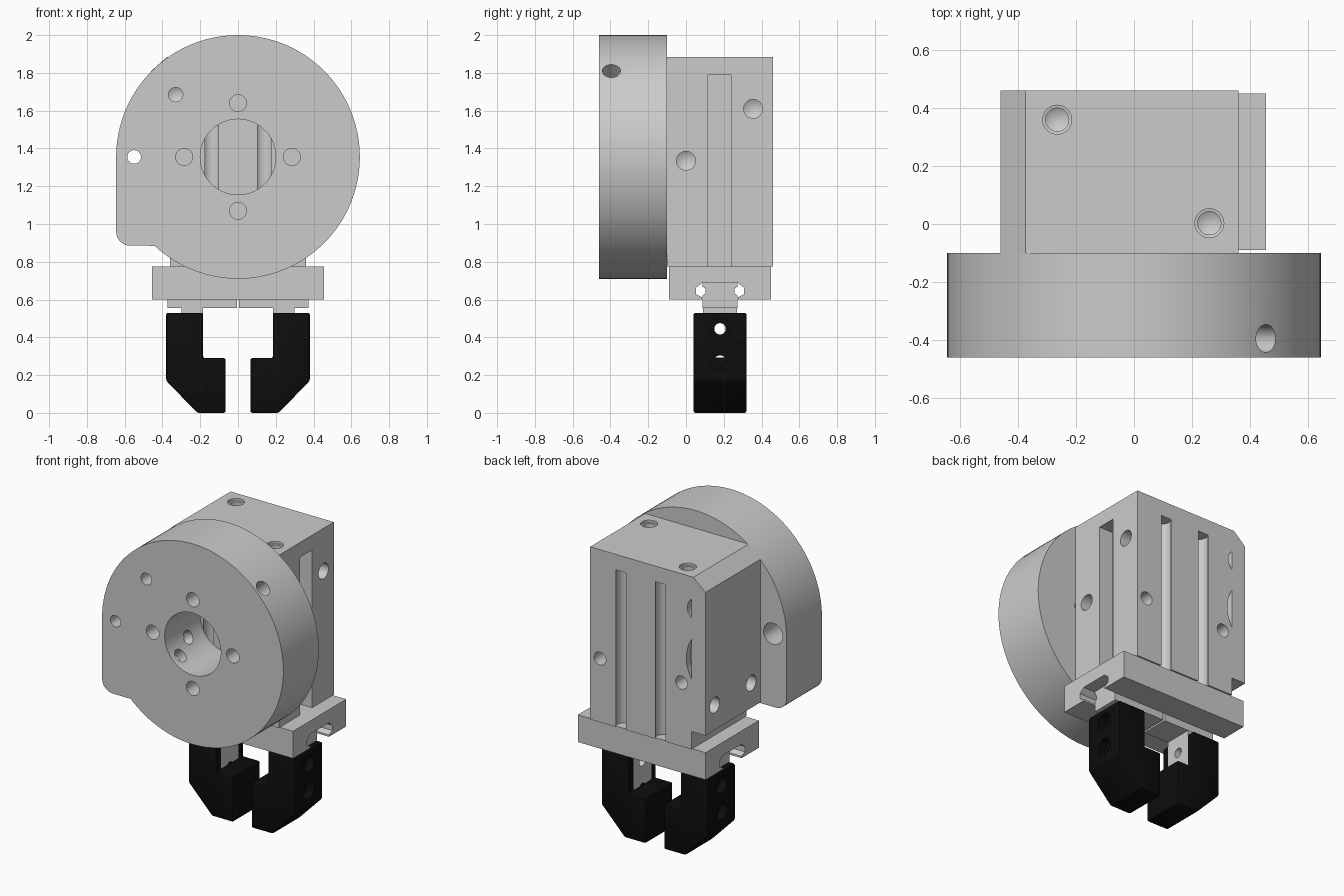
import bpy, bmesh
from math import sin, cos, radians, pi
from mathutils import Vector, Matrix

if "Cube" in bpy.data.objects:
    bpy.data.objects.remove(bpy.data.objects["Cube"])


def link(name, bm):
    bmesh.ops.recalc_face_normals(bm, faces=bm.faces[:])
    me = bpy.data.meshes.new(name)
    bm.to_mesh(me)
    bm.free()
    ob = bpy.data.objects.new(name, me)
    bpy.context.scene.collection.objects.link(ob)
    return ob


def prism(name, pts, axis, a, b):
    """Extrude a closed 2D profile along an axis from a to b."""
    place = {'x': lambda p, t: (t, p[0], p[1]),
             'y': lambda p, t: (p[0], t, p[1]),
             'z': lambda p, t: (p[0], p[1], t)}[axis]
    bm = bmesh.new()
    lo = [bm.verts.new(place(p, a)) for p in pts]
    hi = [bm.verts.new(place(p, b)) for p in pts]
    bm.faces.new(lo)
    bm.faces.new(hi)
    n = len(pts)
    for i in range(n):
        j = (i + 1) % n
        bm.faces.new((lo[i], lo[j], hi[j], hi[i]))
    return link(name, bm)


def box(name, x, y, z):
    return prism(name, [(x[0], y[0]), (x[1], y[0]), (x[1], y[1]), (x[0], y[1])], 'z', *z)


def arc(cx, cy, r, a0, a1, n):
    return [(cx + r * cos(radians(a0 + (a1 - a0) * i / n)),
             cy + r * sin(radians(a0 + (a1 - a0) * i / n))) for i in range(n + 1)]


def circle(cx, cy, r, n=40):
    return arc(cx, cy, r, 0, 360, n)[:-1]


def bake(ob):
    dg = bpy.context.evaluated_depsgraph_get()
    me = bpy.data.meshes.new_from_object(ob.evaluated_get(dg))
    ob.modifiers.clear()
    ob.data = me


def cut(ob, cutter):
    m = ob.modifiers.new("cut", 'BOOLEAN')
    m.operation = 'DIFFERENCE'
    m.solver = 'EXACT'
    m.object = cutter
    bake(ob)
    bpy.data.objects.remove(cutter)


def drill(ob, pos, direction, r, depth, back=0.03, tip=0.58):
    """Blind hole with a conical bottom."""
    d = Vector(direction).normalized()
    rot = d.to_track_quat('Z', 'Y').to_matrix().to_4x4()
    bm = bmesh.new()
    n = 32
    rings = [[bm.verts.new((r * cos(2 * pi * i / n), r * sin(2 * pi * i / n), z))
              for i in range(n)] for z in (-back, depth)]
    end = bm.verts.new((0, 0, depth + r * tip))
    bm.faces.new(rings[0])
    for i in range(n):
        j = (i + 1) % n
        bm.faces.new((rings[0][i], rings[0][j], rings[1][j], rings[1][i]))
        bm.faces.new((rings[1][i], rings[1][j], end))
    bm.transform(Matrix.Translation(pos) @ rot)
    cut(ob, link("drill_cutter", bm))


# Round mounting flange with squared lower-left corner
ZC, R = 1.355, 0.645
outline = arc(0, ZC, R, -133.2, 180, 110) + arc(-0.57, 0.96, 0.075, 180, 270, 10)
flange = prism("mounting_flange", outline, 'y', -0.46, -0.1)
cut(flange, prism("bore_cutter", circle(0, ZC, 0.2, 64), 'y', -0.6, 0.1))
for k in range(4):
    x, z = 0.285 * cos(k * pi / 2), ZC + 0.285 * sin(k * pi / 2)
    drill(flange, (x, -0.46, z), (0, 1, 0), 0.045, 0.4)
    cut(flange, prism("counterbore_cutter", circle(x, z, 0.08), 'y', -0.25, 0))
drill(flange, (-0.33, -0.46, 1.685), (0, 1, 0), 0.038, 0.15)
drill(flange, (-0.55, -0.46, ZC), (0, 1, 0), 0.036, 0.4)
cut(flange, prism("counterbore_cutter", circle(-0.55, ZC, 0.068), 'y', -0.28, 0))
c = cos(pi / 4)
drill(flange, (R * c, -0.395, ZC + R * c), (-c, 0, -c), 0.048, 0.15, back=0.06)
for ang, y in ((225, -0.385), (205, -0.25)):
    dx, dz = cos(radians(ang)), sin(radians(ang))
    drill(flange, (0.2 * dx, y, ZC + 0.2 * dz), (dx, 0, dz), 0.042, 0.06)

# Main body block with sensor grooves and tapped holes
body = box("gripper_body", (-0.36, 0.36), (-0.1, 0.46), (0.775, 1.885))
for x in (-0.14, 0.14):
    for y in (-0.065, 0.425):
        cut(body, prism("groove_cutter", circle(x, y, 0.05, 32), 'z', 0.7, 1.785))
cut(body, box("slot_cutter", (0.26, 0.5), (0.117, 0.239), (0.7, 1.79)))
for y, z in ((0.355, 1.61), (0, 1.335)):
    drill(body, (0.36, y, z), (-1, 0, 0), 0.05, 0.12)
for x, y in ((-0.265, 0.36), (0.26, 0.003)):
    drill(body, (x, y, 1.885), (0, 0, -1), 0.05, 0.015, tip=0.2)
    drill(body, (x, y, 1.885), (0, 0, -1), 0.04, 0.15)
for x in (-0.29, 0.29):
    drill(body, (x, 0.46, 1.185), (0, -1, 0), 0.042, 0.12)
for x, z, r in ((-0.41, 1.68, 0.078), (-0.575, ZC, 0.25)):
    cut(body, prism("relief_cutter", circle(x, z, r, 48), 'y', 0.42, 0.6))

# Chamfered side cap
cap = prism("side_cap", [(-0.36, 1.885), (-0.375, 1.885), (-0.46, 1.81), (-0.46, 0.89), (-0.36, 0.89)],
            'y', -0.1, 0.46)
for y in (-0.005, 0.365):
    drill(cap, (-0.46, y, 1.05), (1, 0, 0), 0.05, 0.06)

# Guide rail plate with a bulged slot
YC = 0.18
plate = box("guide_plate", (-0.455, 0.455), (-0.09, 0.45), (0.6, 0.775))
half = [(0.095, 0.5), (0.095, 0.612), (0.128, 0.628), (0.128, 0.662), (0.105, 0.68), (0.095, 0.69)]
slot = [(YC + w, z) for w, z in half] + [(YC - w, z) for w, z in reversed(half)]
cut(plate, prism("rail_cutter", slot, 'x', -0.6, 0.6))

# Sliding jaws and black fingers, mirrored left and right
black = bpy.data.materials.new("black_finger")
black.diffuse_color = (0.004, 0.004, 0.004, 1)
black.use_nodes = True
black.node_tree.nodes["Principled BSDF"].inputs["Base Color"].default_value = black.diffuse_color
half = [(0.092, 0.555), (0.092, 0.622), (0.078, 0.632), (0.078, 0.658), (0.092, 0.668), (0.092, 0.69)]
rail = [(YC + w, z) for w, z in half] + [(YC - w, z) for w, z in reversed(half)]
shape = [(0.185, 0.53), (0.185, 0.29), (0.065, 0.29), (0.065, 0.003), (0.215, 0.003),
         (0.38, 0.17), (0.38, 0.53)]
for s, side in ((-1, "left"), (1, "right")):
    prism(side + "_jaw_slide", rail, 'x', s * 0.006, s * 0.372)
    tab = box(side + "_jaw_tab", (s * 0.184, s * 0.3), (YC - 0.09, YC + 0.09), (0.292, 0.556))
    finger = prism(side + "_finger", [(s * x, z - 0.003 if z < 0.1 else z) for x, z in shape],
                   'y', 0.04, 0.32)
    bev = finger.modifiers.new("bevel", 'BEVEL')
    bev.width = 0.01
    bev.segments = 2
    bake(finger)
    # pocket that receives the tab, then the two screw holes
    cut(finger, box("pocket_cutter", (s * 0.1, s * 0.299), (YC - 0.088, YC + 0.088), (0.293, 0.6)))
    for z in (0.445, 0.275):
        cut(finger, prism("hole_cutter", circle(YC, z, 0.03, 32), 'x', s * 0.18, s * 0.5))
        cut(finger, prism("recess_cutter", circle(YC, z, 0.055, 32), 'x', s * 0.33, s * 0.5))
        cut(tab, prism("hole_cutter", circle(YC, z, 0.03, 32), 'x', s * 0.1, s * 0.5))
    finger.data.materials.clear()
    finger.data.materials.append(black)

# Smooth the round walls, keep machined edges sharp
bpy.ops.object.select_all(action='SELECT')
bpy.context.view_layer.objects.active = body
bpy.ops.object.shade_smooth_by_angle(angle=radians(25))
